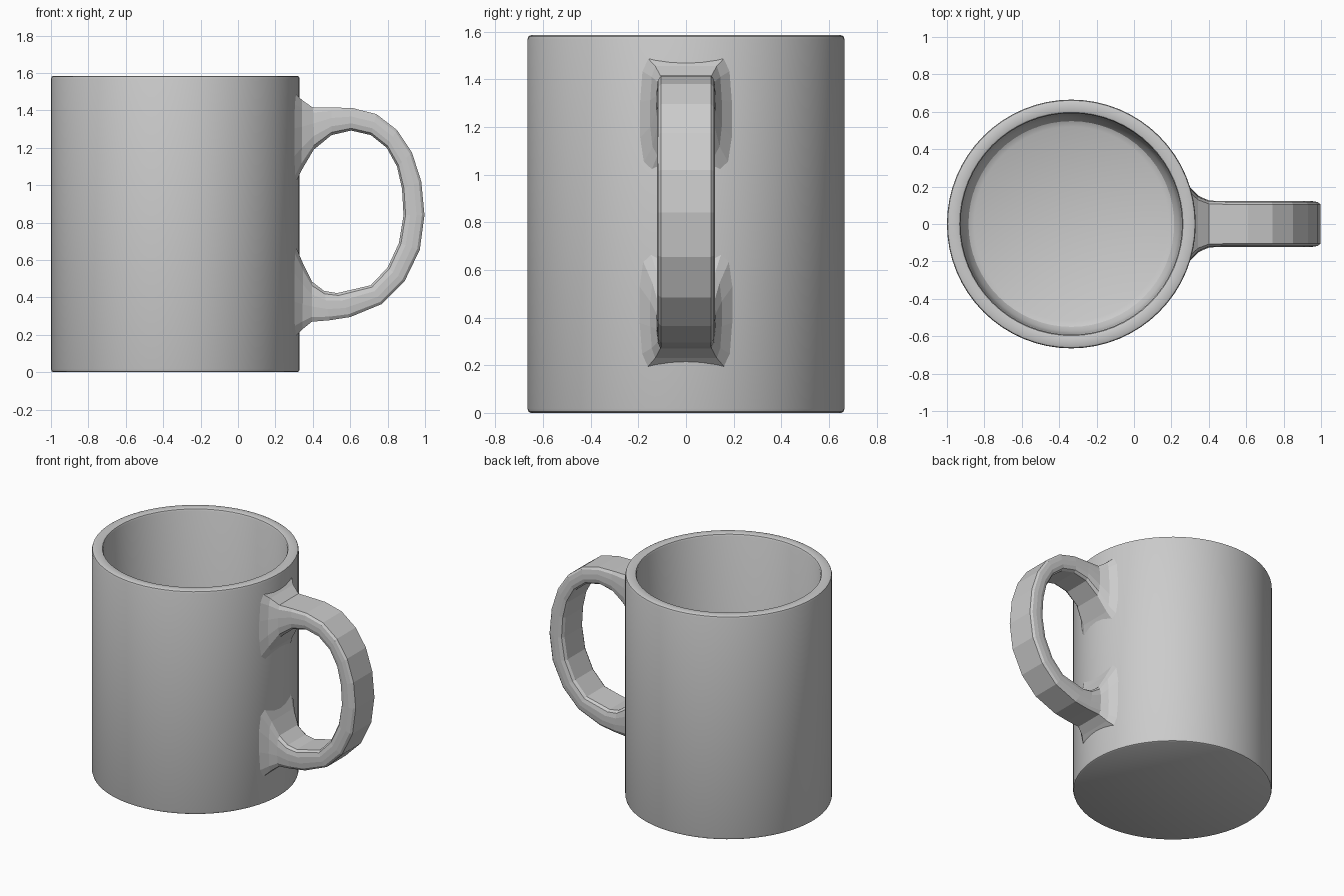
import bpy, bmesh, math

CX = -0.335   # axis of the cup
SEG = 64


def make_object(name, bm):
    bmesh.ops.recalc_face_normals(bm, faces=bm.faces)
    me = bpy.data.meshes.new(name)
    bm.to_mesh(me)
    bm.free()
    ob = bpy.data.objects.new(name, me)
    bpy.context.collection.objects.link(ob)
    return ob


def loft(bm, rings):
    """Skin closed rings of equal length and cap both ends."""
    loops = [[bm.verts.new(p) for p in r] for r in rings]
    n = len(loops[0])
    for a, b in zip(loops, loops[1:]):
        for i in range(n):
            j = (i + 1) % n
            bm.faces.new((a[i], a[j], b[j], b[i]))
    bm.faces.new(loops[0])
    bm.faces.new(loops[-1])


def circle(r, z):
    return [(CX + r * math.cos(2 * math.pi * i / SEG),
             r * math.sin(2 * math.pi * i / SEG), z) for i in range(SEG)]


# Cup: outside wall, rounded rim, inside wall, floor
profile = [(0.652, 0.0), (0.661, 0.005), (0.665, 0.018), (0.665, 1.568),
           (0.661, 1.58), (0.65, 1.585), (0.606, 1.585), (0.597, 1.581),
           (0.592, 1.57), (0.587, 0.20), (0.573, 0.13), (0.55, 0.095), (0.52, 0.08)]
bm = bmesh.new()
loft(bm, [circle(r, z) for r, z in profile])
cup = make_object("cup_body", bm)
bpy.context.view_layer.objects.active = cup
cup.select_set(True)
bpy.ops.object.shade_smooth_by_angle(angle=math.radians(30))

# Handle sections: outer x, z, inner x, z, half width
sections = [
    (0.285, 1.51, 0.285, 0.96, 0.21), (0.343, 1.455, 0.340, 1.08, 0.15),
    (0.40, 1.415, 0.405, 1.19, 0.125), (0.50, 1.415, 0.50, 1.268, 0.122),
    (0.61, 1.413, 0.605, 1.292, 0.122), (0.74, 1.38, 0.71, 1.268, 0.122),
    (0.85, 1.295, 0.795, 1.20, 0.122), (0.93, 1.175, 0.85, 1.10, 0.122),
    (0.98, 1.02, 0.877, 0.98, 0.122), (0.997, 0.84, 0.885, 0.84, 0.122),
    (0.972, 0.655, 0.86, 0.69, 0.122), (0.89, 0.485, 0.80, 0.56, 0.122),
    (0.77, 0.365, 0.71, 0.465, 0.122), (0.60, 0.295, 0.53, 0.423, 0.122),
    (0.49, 0.278, 0.46, 0.435, 0.122), (0.395, 0.27, 0.395, 0.485, 0.125),
    (0.345, 0.23, 0.348, 0.58, 0.15), (0.285, 0.17, 0.285, 0.73, 0.21)]


def handle_ring(xo, zo, xi, zi, w):
    # Rounded box section, t runs from the outer face to the inner face
    shape = [(0, 0.86), (0.12, 0.96), (0.38, 1), (0.68, 1), (0.9, 0.94), (1, 0.8)]
    shape += [(t, -s) for t, s in reversed(shape)]
    return [(xo + (xi - xo) * t, w * s, zo + (zi - zo) * t) for t, s in shape]


bm = bmesh.new()
loft(bm, [handle_ring(*s) for s in sections])
make_object("handle", bm)
